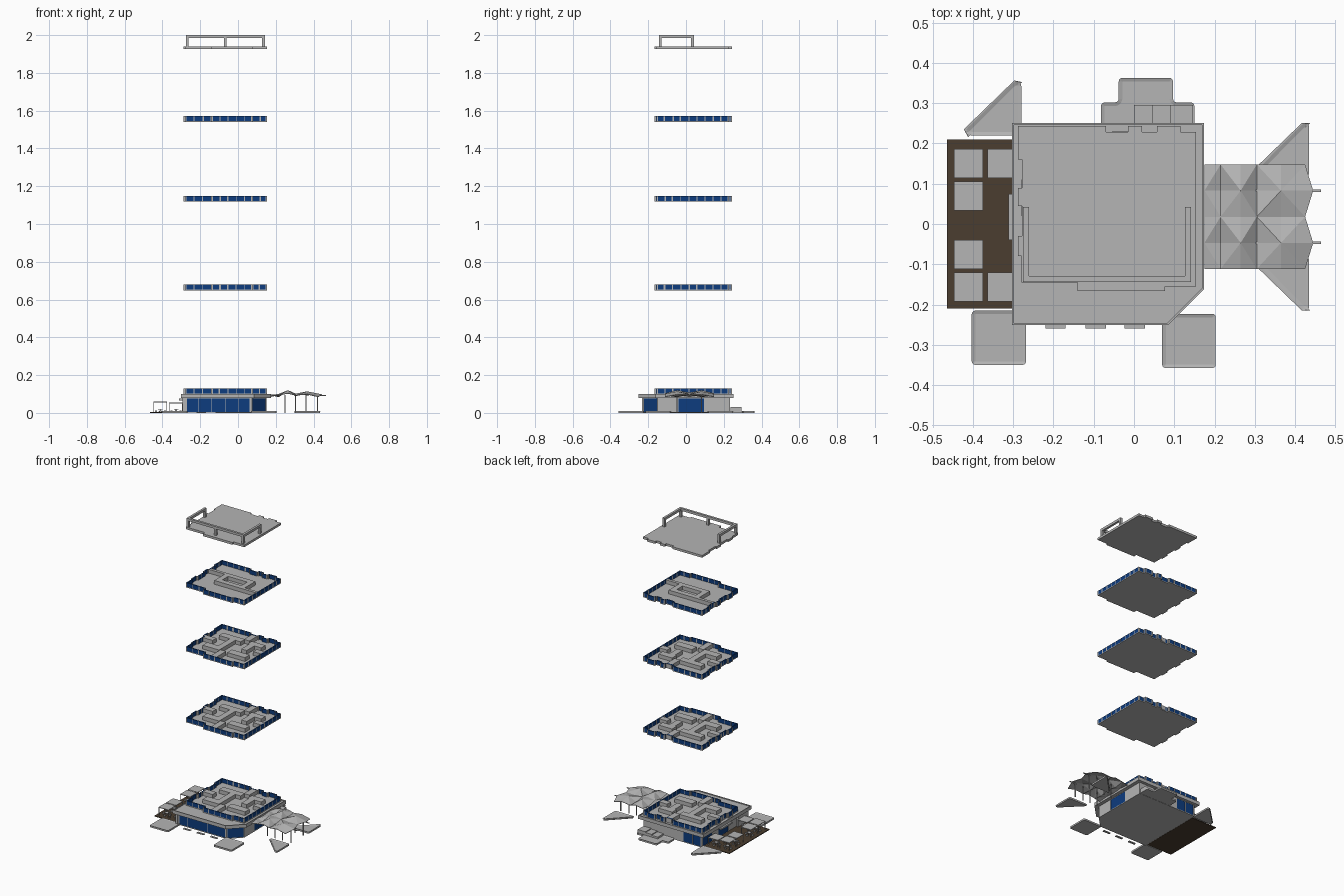
import bpy, bmesh, math, random
from mathutils import Vector

if "Cube" in bpy.data.objects:
    bpy.data.objects.remove(bpy.data.objects["Cube"])

random.seed(4)


def material(name, rgb):
    m = bpy.data.materials.new(name)
    m.diffuse_color = (*rgb, 1)
    m.use_nodes = True
    m.node_tree.nodes["Principled BSDF"].inputs["Base Color"].default_value = m.diffuse_color
    return m


GREY = material("mid_grey", (0.46, 0.46, 0.46))
BLUE = material("blue_glass", (0.004, 0.045, 0.21))
BROWN = material("brown_deck", (0.07, 0.047, 0.029))


def finish(name, bm, mat=GREY):
    bmesh.ops.recalc_face_normals(bm, faces=bm.faces)
    me = bpy.data.meshes.new(name)
    bm.to_mesh(me)
    bm.free()
    ob = bpy.data.objects.new(name, me)
    bpy.context.collection.objects.link(ob)
    me.materials.append(mat)
    return ob


def add_prism(bm, pts, z0, z1):
    lo = [bm.verts.new((x, y, z0)) for x, y in pts]
    hi = [bm.verts.new((x, y, z1)) for x, y in pts]
    n = len(pts)
    bm.faces.new(lo[::-1])
    for i in range(n):
        bm.faces.new((lo[i], lo[(i + 1) % n], hi[(i + 1) % n], hi[i]))
    return bm.faces.new(hi)


def rect(x0, x1, y0, y1):
    return [(x0, y0), (x1, y0), (x1, y1), (x0, y1)]


def prism(name, pts, z0, z1, mat=GREY):
    bm = bmesh.new()
    add_prism(bm, pts, z0, z1)
    return finish(name, bm, mat)


def boxes(name, items, mat=GREY):
    """items: (x0, x1, y0, y1, z0, z1) boxes joined in one object"""
    bm = bmesh.new()
    for x0, x1, y0, y1, z0, z1 in items:
        add_prism(bm, rect(x0, x1, y0, y1), z0, z1)
    return finish(name, bm, mat)


def strip(bm, a, d, s, e, depth0, depth1, z0, z1):
    """upright wall piece along direction d from a, thickness to the inside"""
    n = Vector((-d.y, d.x))
    p = [a + d * s + n * depth0, a + d * e + n * depth0,
         a + d * e + n * depth1, a + d * s + n * depth1]
    add_prism(bm, [tuple(v) for v in p], z0, z1)


def facade(name, pts, z0, z1, bay=0.045, t=0.008):
    """irregular glass bays and grey piers round a counter-clockwise outline"""
    glass, piers = bmesh.new(), bmesh.new()
    for i, p in enumerate(pts):
        a, b = Vector(p), Vector(pts[(i + 1) % len(pts)])
        L, d = (b - a).length, (b - a).normalized()
        n = max(1, round(L / bay))
        w = L / n
        for k in range(n):
            g = min(random.choice((0.002, 0.002, 0.003, 0.006)), w * 0.2)
            strip(piers, a, d, k * w, k * w + g, 0, t, z0, z1)
            strip(glass, a, d, k * w + g, (k + 1) * w - g, 0.0005, t - 0.0005, z0, z1)
            strip(piers, a, d, (k + 1) * w - g, (k + 1) * w, 0, t, z0, z1)
    finish(name + "_glass", glass, BLUE)
    finish(name + "_piers", piers)


def planter(name, pts, h=0.011):
    """rounded low planter with a raised curb"""
    bm = bmesh.new()
    add_prism(bm, pts, 0, h)
    up = [e for e in bm.edges if abs(e.verts[0].co.z - e.verts[1].co.z) > h / 2]
    bmesh.ops.bevel(bm, geom=up, offset=0.009, segments=3, affect='EDGES', profile=0.5)
    bm.normal_update()
    top = [f for f in bm.faces if f.calc_center_median().z > h * 0.9]
    bmesh.ops.inset_region(bm, faces=top, thickness=0.009)
    for v in {v for f in top for v in f.verts}:
        v.co.z -= 0.003
    finish(name, bm)


# Upper storey outline with its bays and recesses
OUT = [(-0.28, -0.145), (-0.14, -0.145), (-0.14, -0.167), (0.077, -0.167), (0.077, -0.155),
       (0.154, -0.155), (0.154, 0.228), (0.115, 0.228), (0.115, 0.243), (0.057, 0.243),
       (0.057, 0.228), (0.02, 0.228), (0.02, 0.243), (-0.015, 0.243), (-0.015, 0.228),
       (-0.07, 0.228), (-0.07, 0.243), (-0.288, 0.243), (-0.288, 0.16), (-0.278, 0.16),
       (-0.278, 0.09), (-0.288, 0.09), (-0.288, 0.045), (-0.278, 0.045), (-0.278, -0.03),
       (-0.288, -0.03), (-0.288, -0.08), (-0.28, -0.08)]

# Room blocks: full plan for the lower storeys, ring core for the top one
ROOMS = [(-0.21, -0.05, 0.1, 0.145), (0.0, 0.1, 0.1, 0.145), (-0.21, -0.09, -0.07, -0.02),
         (-0.03, 0.1, -0.07, -0.02), (-0.13, -0.09, -0.02, 0.1), (0.01, 0.05, 0.02, 0.1),
         (-0.279, -0.2, 0.02, 0.06), (-0.055, -0.015, 0.14, 0.23), (-0.085, -0.045, -0.16, -0.06),
         (0.09, 0.147, 0.03, 0.07)]
CORE = [(-0.16, 0.05, -0.02, 0.015), (-0.16, 0.05, 0.075, 0.11), (-0.16, -0.125, 0.015, 0.075),
        (0.015, 0.05, 0.015, 0.075), (-0.279, -0.16, 0.09, 0.11), (0.05, 0.147, -0.02, 0.0)]

for i, z in enumerate((0.098, 0.648, 1.118, 1.541)):
    tag = f"storey_{i + 1}"
    prism(tag + "_slab", OUT, z, z + 0.005)
    facade(tag, OUT, z + 0.004, z + 0.031)
    boxes(tag + "_rooms", [(*r, z + 0.004, z + 0.03) for r in (CORE if i == 3 else ROOMS)])

# Detached roof with U-shaped frame
prism("roof_slab", OUT, 1.926, 1.941)
frame = [(-0.276, 0.142, -0.144, -0.129, 1.984, 2.0)]
for x in (-0.276, 0.127):
    frame.append((x, x + 0.015, -0.129, 0.042, 1.984, 2.0))
    frame += [(x, x + 0.015, y, y + 0.015, 1.941, 1.984) for y in (-0.144, 0.027)]
frame.append((-0.075, -0.06, -0.144, -0.129, 1.941, 1.984))
boxes("roof_frame", frame)

# Podium: floor, chamfered roof, parapet
POD = [(-0.303, -0.251), (0.085, -0.251), (0.174, -0.162), (0.174, 0.251), (-0.303, 0.251)]
BASE = [(-0.28, -0.225), (0.075, -0.225), (0.15, -0.15), (0.15, 0.232), (-0.28, 0.232)]
prism("podium_floor", BASE, 0.001, 0.006)
prism("podium_roof", POD, 0.078, 0.096)
parapet = bmesh.new()
for i, p in enumerate(POD):
    a, b = Vector(p), Vector(POD[(i + 1) % 5])
    strip(parapet, a, (b - a).normalized(), 0, (b - a).length, 0, 0.005, 0.095, 0.101)
finish("podium_parapet", parapet)

# Ground floor walls: (edge, start, end) fractions that are glass
GLASS = {0: [(0.005, 0.195), (0.2, 0.395), (0.4, 0.595), (0.6, 0.795), (0.8, 0.96)],
         1: [(0.04, 0.96)], 2: [(0.29, 0.64)], 3: [(0.68, 0.83), (0.84, 0.99)],
         4: [(0.01, 0.23), (0.38, 0.6)]}
wall, glass = bmesh.new(), bmesh.new()
for i, spans in GLASS.items():
    a, b = Vector(BASE[i]), Vector(BASE[(i + 1) % 5])
    L, d, s = (b - a).length, (b - a).normalized(), 0
    for g0, g1 in spans:
        strip(wall, a, d, s * L, g0 * L, 0, 0.01, 0.004, 0.078)
        strip(glass, a, d, g0 * L, g1 * L, 0.001, 0.009, 0.004, 0.075)
        strip(wall, a, d, g0 * L, g1 * L, 0, 0.01, 0.075, 0.078)
        s = g1
    strip(wall, a, d, s * L, L, 0, 0.01, 0.004, 0.078)
finish("ground_walls", wall)
finish("ground_glass", glass, BLUE)
boxes("side_end_wall", [(-0.295, -0.28, -0.232, -0.13, 0.002, 0.078)])
boxes("side_door_canopy", [(-0.312, -0.28, -0.04, 0.075, 0.066, 0.076)])
boxes("front_steps", [(x, x + 0.05, -0.26, -0.246, 0, 0.005) for x in (-0.22, -0.12, -0.023)])

# Planters and rear platform
planter("front_left_planter", rect(-0.403, -0.268, -0.35, -0.215))
planter("front_right_planter", rect(0.07, 0.203, -0.358, -0.223))
planter("rear_corner_planter", [(-0.28, 0.22), (-0.28, 0.352), (-0.296, 0.355), (-0.42, 0.232), (-0.413, 0.22)])
for s, nm in ((1, "rear"), (-1, "front")):
    planter(nm + "_entry_planter", [(x, 0.018 + s * y) for x, y in
            ((0.435, 0.1), (0.435, 0.232), (0.42, 0.232), (0.3, 0.11), (0.302, 0.1))][::s])
planter("rear_platform", [(-0.082, 0.235), (0.15, 0.235), (0.15, 0.302), (0.097, 0.302),
                          (0.097, 0.363), (-0.038, 0.363), (-0.038, 0.302), (-0.082, 0.302)])
boxes("rear_steps", [(0.0, 0.045, 0.235, 0.295, 0.008, 0.02), (0.045, 0.09, 0.235, 0.295, 0.008, 0.026),
                     (0.09, 0.147, 0.235, 0.295, 0.008, 0.031)])

# Terrace deck with square shades, tables and stools
boxes("terrace_deck", [(-0.465, -0.28, -0.21, 0.21, 0, 0.005)], BROWN)
tops, posts, seats = [], [], []
for s in (1, -1):
    for x, y, z in ((-0.411, 0.153, 0.058), (-0.411, 0.073, 0.058), (-0.328, 0.153, 0.053)):
        cx, cy, h = x, y * s - 0.003, 0.036
        tops.append((cx - h, cx + h, cy - h, cy + h, z - 0.002, z + 0.002))
        for px in (-1, 1):
            for py in (-1, 1):
                u, v = cx + px * 0.034, cy + py * 0.034
                posts.append((u - 0.0015, u + 0.0015, v - 0.0015, v + 0.0015, 0.005, z))
        seats.append((cx - 0.012, cx + 0.012, cy - 0.012, cy + 0.012, 0.017, 0.02))
        seats.append((cx - 0.002, cx + 0.002, cy - 0.002, cy + 0.002, 0.005, 0.018))
        for k in range(4):
            u, v = cx + 0.024 * math.cos(k * math.pi / 2), cy + 0.024 * math.sin(k * math.pi / 2)
            seats.append((u - 0.005, u + 0.005, v - 0.005, v + 0.005, 0.005, 0.013))
boxes("terrace_shades", tops)
boxes("terrace_shade_posts", posts)
boxes("terrace_tables", seats)

# Folded-plate entrance canopy (mirrored about y = 0.018)
XS = (0.175, 0.215, 0.265, 0.305, 0.365, 0.425)
ZS = ((0.09, 0.096, 0.088), (0.1, 0.086, 0.096), (0.108, 0.12, 0.104),
      (0.102, 0.09, 0.094), (0.096, 0.114, 0.1), (0.098, 0.098, 0.086))
bm = bmesh.new()
grid = []
for i, x in enumerate(XS):
    row = []
    for j in range(-2, 3):
        tip = 0.02 if i == 5 and abs(j) == 1 else 0
        row.append(bm.verts.new((x + tip, 0.018 + j * 0.0648, ZS[i][abs(j)])))
    grid.append(row)
for i in range(5):
    for j in range(4):
        a, b, c, d = grid[i][j], grid[i + 1][j], grid[i + 1][j + 1], grid[i][j + 1]
        tris = ((a, b, c), (a, c, d)) if (i + j) % 2 else ((a, b, d), (b, c, d))
        for t in tris:
            bm.faces.new(t)
canopy = finish("entry_canopy", bm)
sol = canopy.modifiers.new("thickness", 'SOLIDIFY')
sol.thickness = 0.003
cols = [(x - 0.0025, x + 0.0025, y - 0.0025, y + 0.0025, 0, 0.094)
        for x in (0.25, 0.305, 0.36, 0.42) for y in (-0.047, 0.083)]
boxes("canopy_columns", cols)
boxes("canopy_spouts", [(0.43, 0.465, y - 0.003, y + 0.003, 0.09, 0.094) for y in (-0.047, 0.083)])
